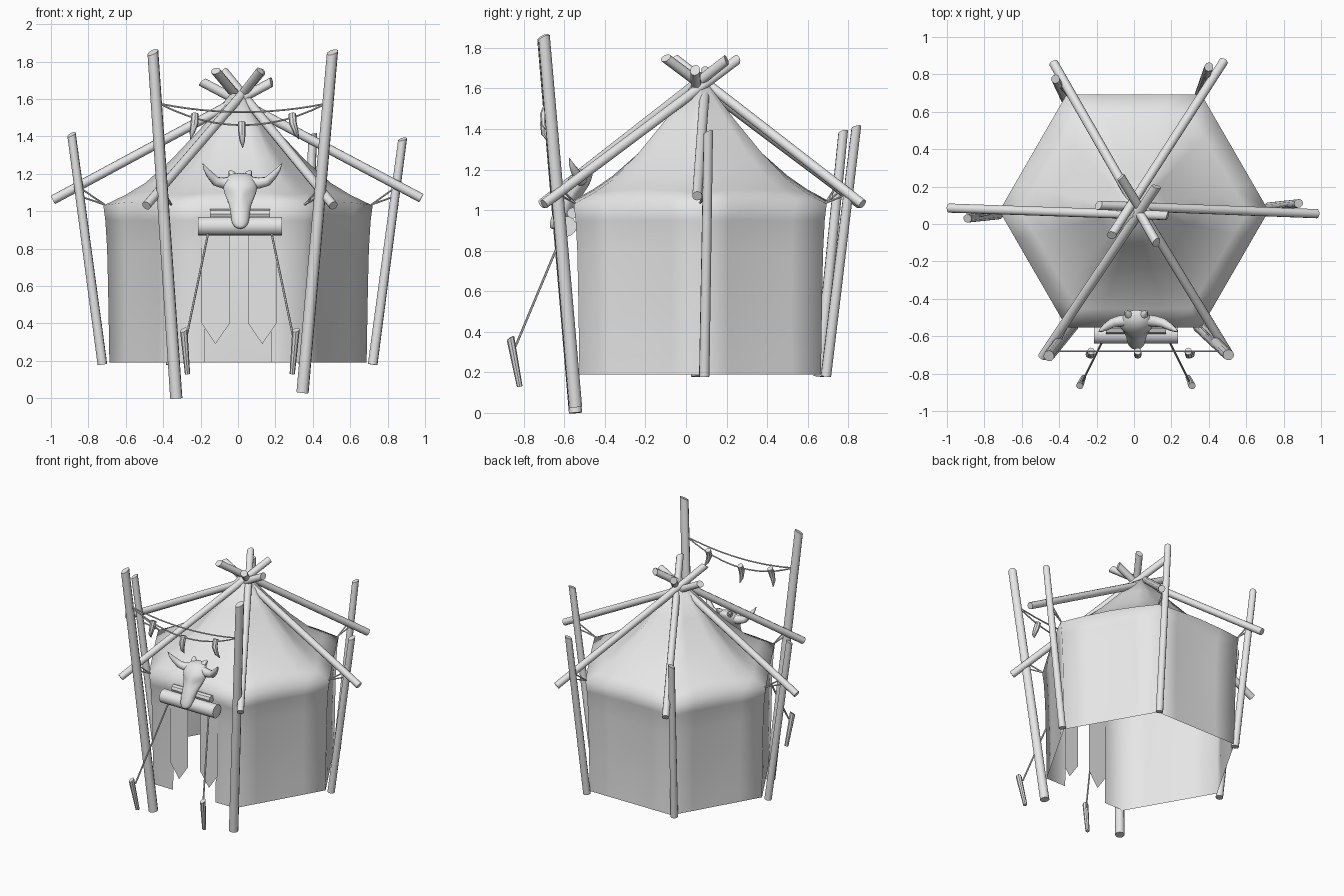
import bpy, bmesh, math
from mathutils import Vector

if "Cube" in bpy.data.objects:
    bpy.data.objects.remove(bpy.data.objects["Cube"], do_unlink=True)

grey = bpy.data.materials.new("plain grey")
grey.use_nodes = True
grey.diffuse_color = (0.8, 0.8, 0.8, 1)
grey.node_tree.nodes["Principled BSDF"].inputs["Base Color"].default_value = (0.8, 0.8, 0.8, 1)


def finish(name, bm, angle=40):
    """Turn a bmesh into a shaded object."""
    me = bpy.data.meshes.new(name)
    bm.to_mesh(me)
    bm.free()
    me.materials.append(grey)
    ob = bpy.data.objects.new(name, me)
    bpy.context.collection.objects.link(ob)
    bpy.ops.object.select_all(action='DESELECT')
    ob.select_set(True)
    bpy.context.view_layer.objects.active = ob
    bpy.ops.object.shade_smooth_by_angle(angle=math.radians(angle))
    return ob


def tube(name, path, radii, sides=10, slant=0.0):
    """Round bar along a path, with a radius per point and a slanted far end."""
    bm = bmesh.new()
    pts = [Vector(p) for p in path]
    if not isinstance(radii, (list, tuple)):
        radii = [radii] * len(pts)
    last = len(pts) - 1
    tangent = (pts[1] - pts[0]).normalized()
    u = tangent.orthogonal().normalized()
    rings = []
    for i, (p, r) in enumerate(zip(pts, radii)):
        new = (pts[min(i + 1, last)] - pts[max(i - 1, 0)]).normalized()
        u = tangent.rotation_difference(new) @ u
        tangent = new
        v = tangent.cross(u)
        ring = []
        for k in range(sides):
            a = math.tau * k / sides
            tilt = tangent * (slant * r * math.cos(a)) if i == last else Vector()
            ring.append(bm.verts.new(p + (u * math.cos(a) + v * math.sin(a)) * r + tilt))
        rings.append(ring)
    for a, b in zip(rings, rings[1:]):
        for k in range(sides):
            n = (k + 1) % sides
            bm.faces.new((a[k], a[n], b[n], b[k]))
    bm.faces.new(rings[0][::-1])
    bm.faces.new(rings[-1])
    return finish(name, bm)


def sagging(a, b, sag, steps=12):
    a, b = Vector(a), Vector(b)
    return [a.lerp(b, i / steps) - Vector((0, 0, 4 * sag * (i / steps) * (1 - i / steps)))
            for i in range(steps + 1)]


# Tent cloth: hexagonal walls and a concave roof, open below, with a doorway
CY = 0.07
corners = [Vector((0.72 * math.cos(math.radians(a)), 0.72 * math.sin(math.radians(a)), 0))
           for a in range(0, 360, 60)]
splits = (0, 0.24, 0.5, 0.76)
levels = [(0.19, 0.955), (0.4, 0.96), (0.6, 0.965), (0.8, 0.972), (0.95, 0.985), (1.03, 1.0),
          (1.085, 0.84), (1.15, 0.69), (1.28, 0.49), (1.44, 0.28), (1.63, 0.05)]
bm = bmesh.new()
rows = []
for z, s in levels:
    row = []
    for i in range(6):
        for t in splits:
            p = corners[i].lerp(corners[(i + 1) % 6], t) * s
            slack = math.sin(math.pi * t)
            if 0.3 < z < 1.0:
                p *= 1 - 0.025 * slack
            lift = 0.02 * slack if 1.0 < z < 1.2 else 0
            row.append(bm.verts.new((p.x, p.y + CY, z + lift)))
    rows.append(row)
for a, b in zip(rows, rows[1:]):
    for k in range(len(a)):
        n = (k + 1) % len(a)
        bm.faces.new((a[k], a[n], b[n], b[k]))
bm.faces.new(rows[-1])
door = [f for f in bm.faces if f.calc_center_median().z < 0.96
        and f.calc_center_median().y < -0.4 and abs(f.calc_center_median().x) < 0.15]
bmesh.ops.delete(bm, geom=door, context='FACES')
finish("tent_cloth", bm, 180)

# Pointed door flaps
for name, x in (("right_door_flap", -0.12), ("left_door_flap", 0.13)):
    bm = bmesh.new()
    outline = [(-0.075, 0.96), (-0.075, 0.40), (0, 0.29), (0.075, 0.40), (0.075, 0.96)]
    bm.faces.new([bm.verts.new((x + dx, -0.535, z)) for dx, z in outline])
    finish(name, bm)

# Upright poles around the walls
uprights = {
    "front_right_post": ((-0.33, -0.545, 0.0), (-0.455, -0.705, 1.85), 0.033),
    "front_left_post": ((0.345, -0.545, 0.03), (0.505, -0.70, 1.85), 0.033),
    "right_post": ((-0.725, 0.05, 0.18), (-0.89, 0.03, 1.41), 0.026),
    "left_post": ((0.72, 0.09, 0.18), (0.88, 0.11, 1.385), 0.026),
    "back_right_post": ((-0.36, 0.655, 0.18), (-0.42, 0.775, 1.385), 0.026),
    "back_left_post": ((0.35, 0.69, 0.18), (0.40, 0.84, 1.41), 0.026),
}
for name, (a, b, r) in uprights.items():
    tube(name, (a, b), (r, r * 0.9), slant=0.5)

# Roof poles crossing above the peak
rafters = {
    "right_rafter": ((-0.99, 0.085, 1.06), (0.18, 0.045, 1.69)),
    "left_rafter": ((0.98, 0.055, 1.07), (-0.19, 0.10, 1.69)),
    "front_right_rafter": ((-0.49, -0.71, 1.03), (0.12, 0.20, 1.74)),
    "front_left_rafter": ((0.51, -0.70, 1.03), (-0.07, 0.25, 1.74)),
    "back_right_rafter": ((-0.43, 0.86, 1.03), (0.12, -0.10, 1.75)),
    "back_left_rafter": ((0.48, 0.87, 1.03), (-0.12, -0.06, 1.75)),
}
for name, (a, b) in rafters.items():
    tube(name, (a, b), 0.025, slant=0.4)

# Lashings from each eave corner to its post
names = ["left", "back_left", "back_right", "right", "front_right", "front_left"]
for c, name in zip(corners, names):
    low, top, r = uprights[name + "_post"]
    eave = Vector((c.x * 0.99, c.y * 0.99 + CY, 1.035))
    for k, z in enumerate((1.08, 1.13)):
        knot = Vector(low).lerp(Vector(top), (z - low[2]) / (top[2] - low[2]))
        tube(f"{name}_lashing_{k + 1}", (eave, knot), 0.005, 6)

# Log over the door, with a backing strip above
tube("door_log", ((-0.215, -0.59, 0.92), (0.235, -0.59, 0.92)), 0.05, 14)
tube("door_log_support", ((-0.15, -0.56, 0.985), (0.17, -0.56, 0.985)), 0.028, 8)

# Guy ropes and pegs
for name, s in (("right", -1), ("left", 1)):
    x = 0.01
    tube(name + "_peg", ((x + s * 0.28, -0.82, 0.13), (x + s * 0.3, -0.865, 0.365)),
         (0.014, 0.02), 8, 0.5)
    tube(name + "_guy_rope", ((x + s * 0.17, -0.61, 0.88), (x + s * 0.285, -0.84, 0.33)), 0.006, 6)

# Garland strung between the front posts, with hanging teeth
for name, sag in (("upper_string", 0.045), ("lower_string", 0.115)):
    tube(name, sagging((-0.42, -0.68, 1.575), (0.47, -0.68, 1.575), sag), 0.005, 6)
for k, (x, z, lean) in enumerate(((-0.23, 1.52, -0.025), (0.02, 1.475, 0.005), (0.29, 1.52, 0.035))):
    tube(f"tooth_{k + 1}", ((x, -0.68, z), (x + lean * 0.1, -0.70, z - 0.05),
                            (x + lean * 0.6, -0.70, z - 0.1), (x + lean, -0.68, z - 0.135)),
         (0.02, 0.021, 0.014, 0.002), 8)

# Skull: stacked oval sections (height, y, half width, half depth)
SX = 0.012
sections = [(1.205, -0.49, 0.045, 0.03), (1.18, -0.51, 0.08, 0.055), (1.13, -0.535, 0.1, 0.065),
            (1.085, -0.56, 0.088, 0.06), (1.03, -0.59, 0.058, 0.05), (0.97, -0.62, 0.052, 0.045),
            (0.93, -0.64, 0.046, 0.035), (0.905, -0.65, 0.02, 0.02)]
bm = bmesh.new()
rings = []
for i, (z, y, w, d) in enumerate(sections):
    ring = []
    for k in range(12):
        a = math.tau * k / 12
        socket = 0.68 if i == 3 and k in (7, 8, 10, 11) else 1
        ring.append(bm.verts.new((SX + w * socket * math.cos(a), y + d * socket * math.sin(a), z)))
    rings.append(ring)
for a, b in zip(rings, rings[1:]):
    for k in range(12):
        n = (k + 1) % 12
        bm.faces.new((a[n], a[k], b[k], b[n]))
bm.faces.new(rings[0])
bm.faces.new(rings[-1][::-1])
skull = finish("skull", bm, 180)
skull.modifiers.new("smooth_bone", 'SUBSURF').levels = 2

# Horns and crown knobs
for name, s in (("right", -1), ("left", 1)):
    horn = ((0.05, -0.515, 1.155), (0.10, -0.52, 1.15), (0.145, -0.53, 1.16),
            (0.18, -0.55, 1.195), (0.205, -0.565, 1.225), (0.222, -0.575, 1.255))
    reach = 1 if s > 0 else 0.9
    tube(name + "_horn", [(SX + s * x * reach, y, z) for x, y, z in horn],
         (0.032, 0.03, 0.026, 0.02, 0.012, 0.002), 10)
    tube(name + "_crown_knob", ((SX + s * 0.03, -0.50, 1.16), (SX + s * 0.045, -0.48, 1.2),
                                (SX + s * 0.055, -0.465, 1.215)), (0.025, 0.02, 0.008), 8)
